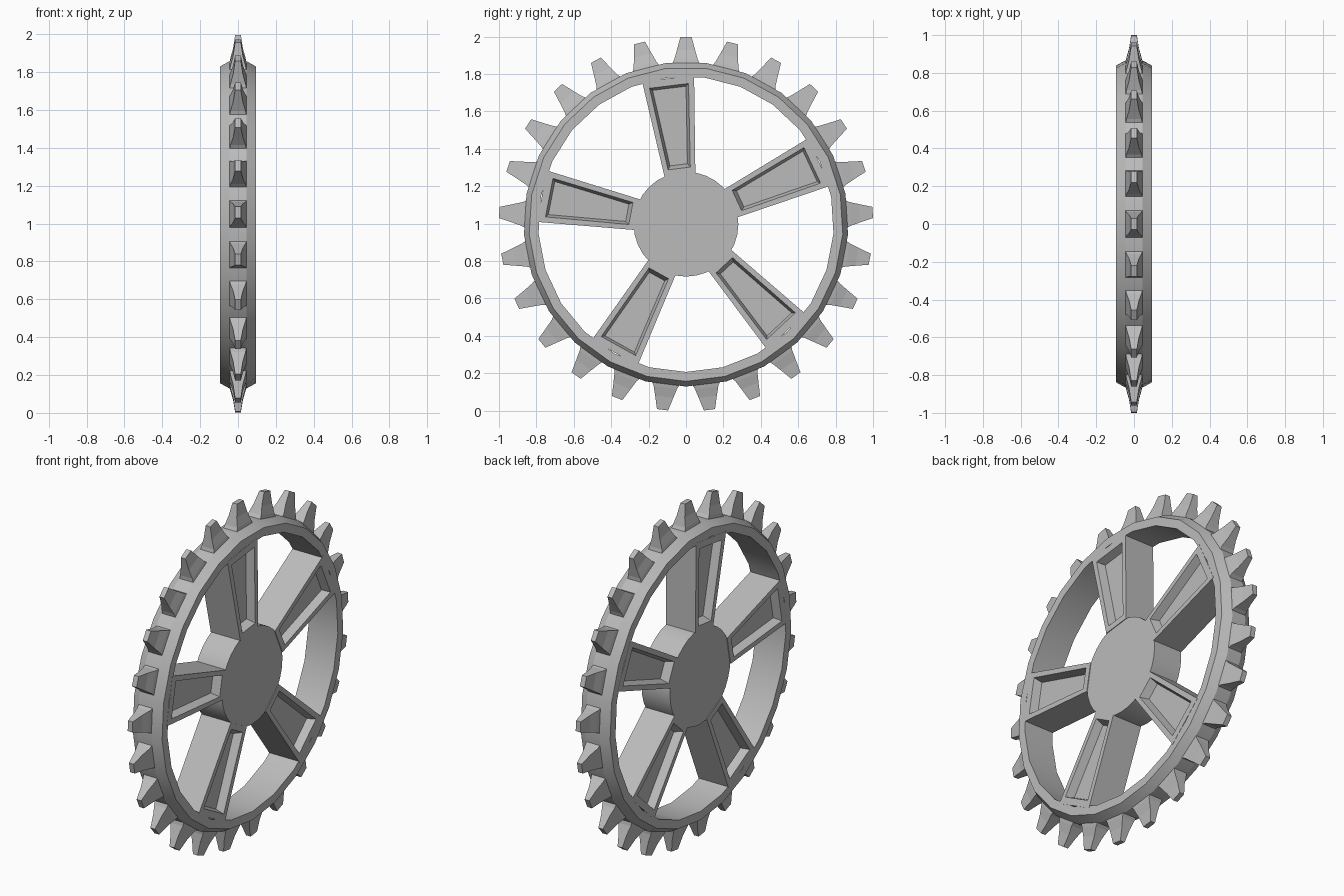
import bpy, bmesh, math
from mathutils import Matrix, Vector

cube = bpy.data.objects.get("Cube")
if cube:
    bpy.data.objects.remove(cube)

CENTRE = 0.997
TEETH = 25
SPOKES = 5
PITCH = 2 * math.pi / TEETH

metal = bpy.data.materials.new("grey_metal")
metal.use_nodes = True
metal.diffuse_color = (0.5, 0.5, 0.5, 1)
metal.node_tree.nodes["Principled BSDF"].inputs["Base Color"].default_value = (0.5, 0.5, 0.5, 1)


def loft(name, rings, closed=False, angle=0.0, smooth=False):
    """Skin a chain of equal-sized rings, turned about the axle."""
    bm = bmesh.new()
    loops = [[bm.verts.new(p) for p in ring] for ring in rings]
    n = len(loops[0])
    pairs = list(zip(loops, loops[1:]))
    if closed:
        pairs.append((loops[-1], loops[0]))
    else:
        bm.faces.new(loops[0])
        bm.faces.new(loops[-1])
    for a, b in pairs:
        for i in range(n):
            j = (i + 1) % n
            bm.faces.new((a[i], a[j], b[j], b[i]))
    bmesh.ops.recalc_face_normals(bm, faces=bm.faces)
    bm.transform(Matrix.Translation((0, 0, CENTRE)) @ Matrix.Rotation(angle, 4, "X"))
    mesh = bpy.data.meshes.new(name)
    bm.to_mesh(mesh)
    bm.free()
    mesh.materials.append(metal)
    obj = bpy.data.objects.new(name, mesh)
    bpy.context.collection.objects.link(obj)
    if smooth:
        bpy.ops.object.select_all(action="DESELECT")
        obj.select_set(True)
        bpy.context.view_layer.objects.active = obj
        bpy.ops.object.shade_smooth_by_angle(angle=math.radians(25))
    return obj


def circle(x, r, n):
    return [(x, r * math.sin(2 * math.pi * i / n), r * math.cos(2 * math.pi * i / n))
            for i in range(n)]


def trapezoid(x, low, high, w_low, w_high):
    return [(x, -w_low, low), (x, w_low, low), (x, w_high, high), (x, -w_high, high)]


# Rim: bevelled section swept round, corners falling in the tooth gaps
section = [(-0.095, 0.79), (0.095, 0.79), (0.095, 0.84),
           (0.045, 0.868), (-0.045, 0.868), (-0.095, 0.84)]
rim_rings = []
for k in range(TEETH):
    a = (k + 0.5) * PITCH
    rim_rings.append([(x, r * math.sin(a), r * math.cos(a)) for x, r in section])
loft("rim", rim_rings, closed=True, smooth=True)

# Teeth: flared at the base, narrowing to a blunt tip (height, half depth, half width)
levels = [(0.845, 0.047, 0.08), (0.88, 0.04, 0.063), (0.93, 0.026, 0.049), (1.0, 0.015, 0.03)]
tooth_rings = [[(-d, -w, r), (d, -w, r), (d, w, r), (-d, w, r)] for r, d, w in levels]
for k in range(TEETH):
    loft(f"tooth_{k + 1}", tooth_rings, angle=k * PITCH)

# Hub
loft("hub", [circle(-0.092, 0.28, 32), circle(0.092, 0.28, 32)], smooth=True)

# Spokes: tapered beams with a sunken panel on both sides
half, floor = 0.096, 0.05
side = [trapezoid(floor, 0.32, 0.732, 0.047, 0.09),
        trapezoid(half, 0.30, 0.745, 0.06, 0.105),
        trapezoid(half, 0.265, 0.785, 0.083, 0.14)]
other = [[(-x, y, z) for x, y, z in ring] for ring in reversed(side)]
for k in range(SPOKES):
    loft(f"spoke_{k + 1}", side + other, angle=math.radians(7 + 72 * k))
